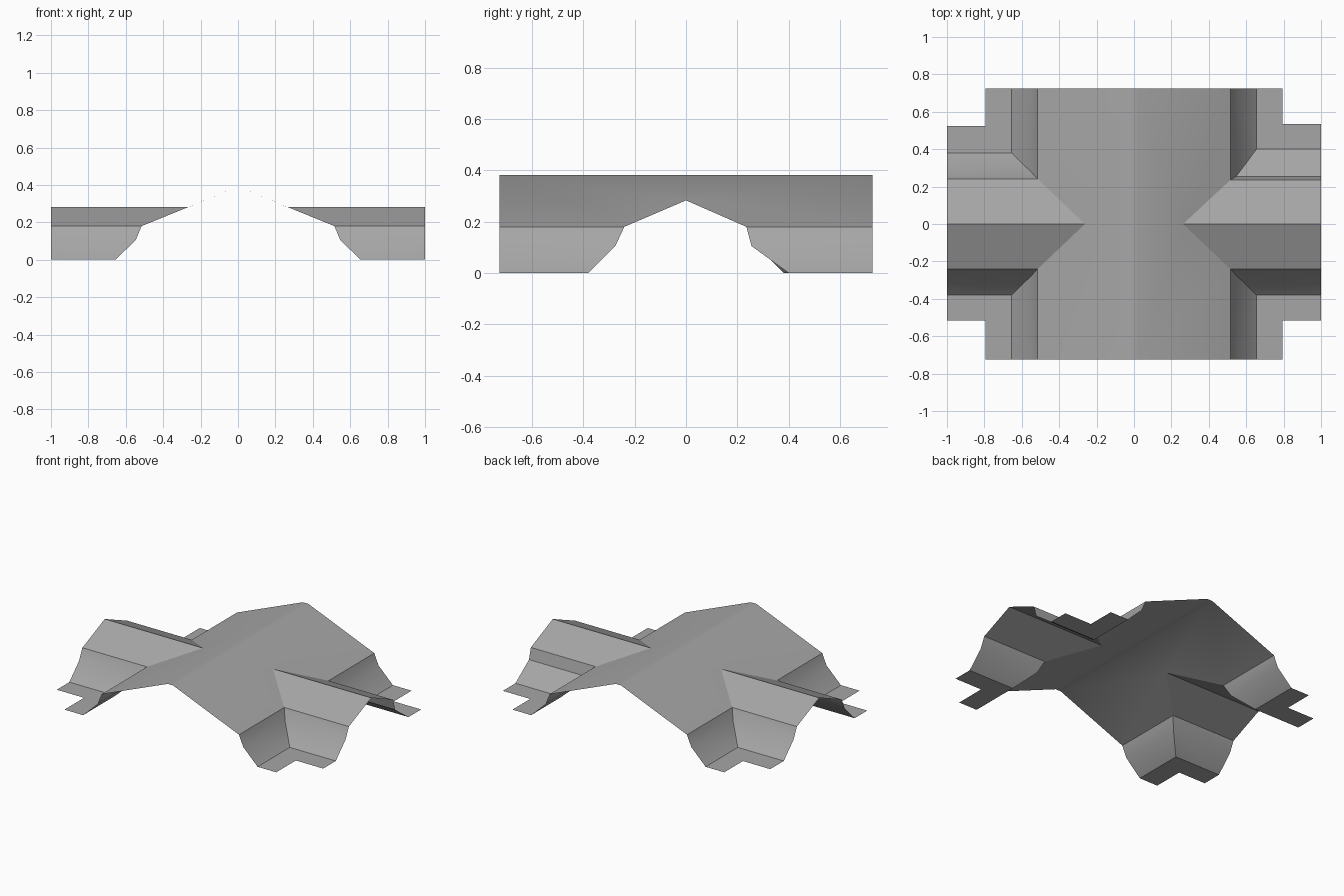
import bpy
import bmesh
from math import radians

cube = bpy.data.objects.get("Cube")
if cube:
    bpy.data.objects.remove(cube, do_unlink=True)

grey = bpy.data.materials.new("slate_grey")
grey.use_nodes = True
colour = (0.38, 0.38, 0.38, 1)
grey.diffuse_color = colour
grey.node_tree.nodes["Principled BSDF"].inputs["Base Color"].default_value = colour

# Overall reach and the cross-section of the main gable (x, z)
LENGTH, SPAN, FLANGE = 0.725, 1.0, 0.795
CAP, CAP_Z = 0.02, 0.382
EAVE_Z, MID_Z = 0.18, 0.105
WING_Z, TIP = 0.283, 0.262
MAIN = (0.515, 0.547, 0.655)
HEIGHTS = (EAVE_Z, MID_Z, 0)

# Wing half-widths at eave, bend and foot, then flange edge, per quadrant
WING = (0.24, 0.275, 0.38)
QUADRANTS = [(-1, -1, WING, 0.515), (1, -1, WING, 0.515),
             (-1, 1, WING, 0.525), (1, 1, (0.235, 0.255, 0.40), 0.535)]


def roof_faces(wing, edge):
    """Ridge cap, main slope and wing slope of one quadrant."""
    corner = (MAIN[0], wing[0], EAVE_Z)
    tip = (TIP, 0, WING_Z)
    return [
        [(0, 0, CAP_Z), (0, LENGTH, CAP_Z), (CAP, LENGTH, CAP_Z), (CAP, 0, CAP_Z)],
        [(CAP, 0, CAP_Z), (CAP, LENGTH, CAP_Z), (MAIN[0], LENGTH, EAVE_Z), corner, tip],
        [tip, corner, (SPAN, wing[0], EAVE_Z), (SPAN, 0, WING_Z)],
    ]


def wall_faces(wing, edge):
    """Bent skirt walls, mitred where the main part meets the wing."""
    faces = []
    for i in range(2):
        (a, b), (c, d), (z, w) = MAIN[i:i + 2], wing[i:i + 2], HEIGHTS[i:i + 2]
        faces.append([(a, LENGTH, z), (b, LENGTH, w), (b, d, w), (a, c, z)])
        faces.append([(a, c, z), (b, d, w), (SPAN, d, w), (SPAN, c, z)])
    return faces


def flange_faces(wing, edge):
    """L-shaped ground strip."""
    x, y = MAIN[2], wing[2]
    return [
        [(x, LENGTH, 0), (FLANGE, LENGTH, 0), (FLANGE, edge, 0), (x, y, 0)],
        [(x, y, 0), (FLANGE, edge, 0), (SPAN, edge, 0), (SPAN, y, 0)],
    ]


def build(name, face_maker):
    bm = bmesh.new()
    for sx, sy, wing, edge in QUADRANTS:
        for points in face_maker(wing, edge):
            face = bm.faces.new([bm.verts.new((sx * x, sy * y, z)) for x, y, z in points])
            face.normal_update()
            if face.normal.z < 0:
                face.normal_flip()
    bmesh.ops.remove_doubles(bm, verts=bm.verts, dist=0.0001)
    mesh = bpy.data.meshes.new(name)
    bm.to_mesh(mesh)
    bm.free()
    mesh.materials.append(grey)
    obj = bpy.data.objects.new(name, mesh)
    bpy.context.collection.objects.link(obj)
    bpy.ops.object.select_all(action='DESELECT')
    obj.select_set(True)
    bpy.context.view_layer.objects.active = obj
    bpy.ops.object.shade_smooth_by_angle(angle=radians(30))


build("cross_gable_roof", roof_faces)
build("skirt_walls", wall_faces)
build("ground_flanges", flange_faces)
